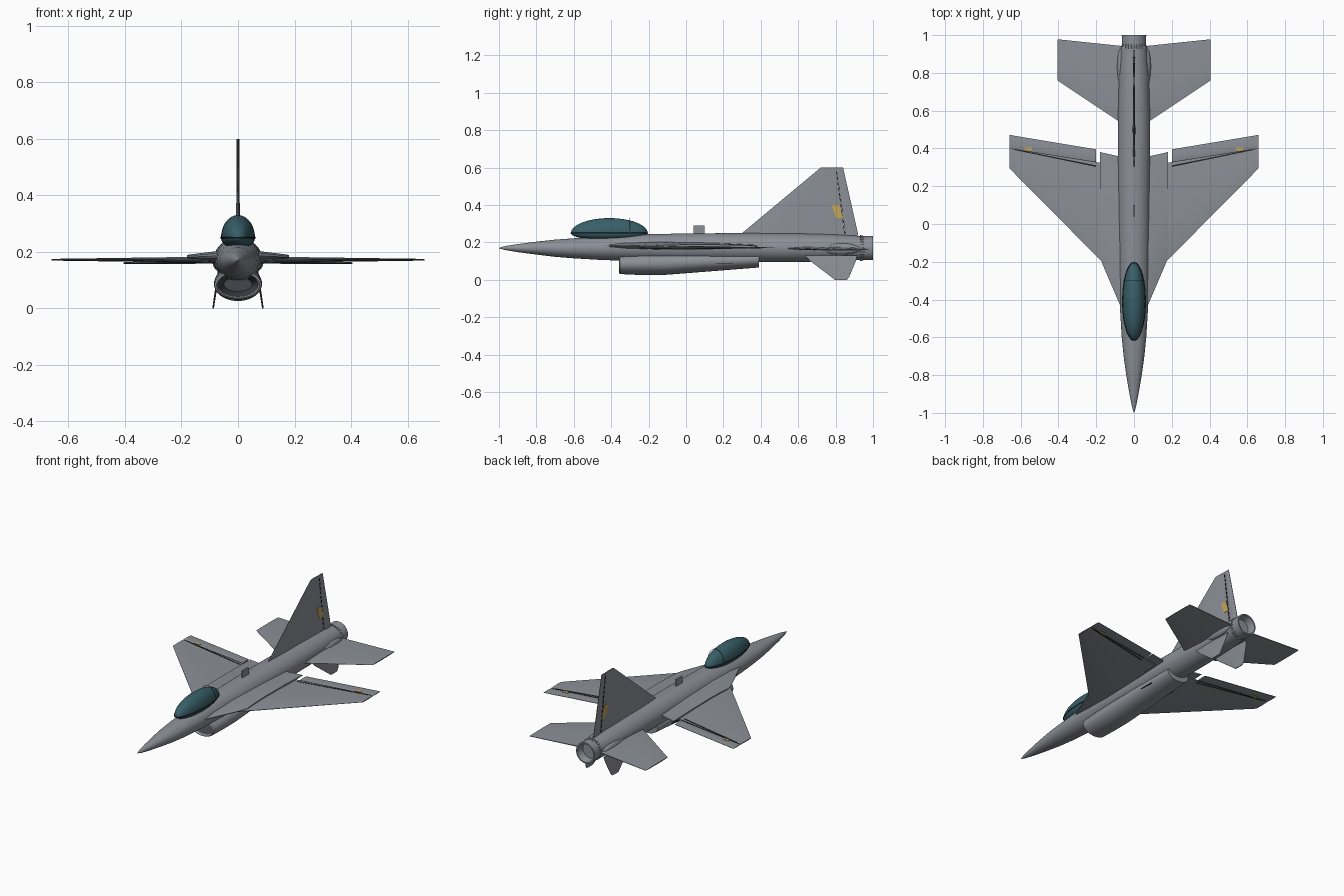
import bpy, bmesh, math
from mathutils import Vector, Matrix

if "Cube" in bpy.data.objects:
    bpy.data.objects.remove(bpy.data.objects["Cube"])


def mat(name, rgb):
    m = bpy.data.materials.new(name)
    m.diffuse_color = (*rgb, 1)
    m.use_nodes = True
    m.node_tree.nodes["Principled BSDF"].inputs["Base Color"].default_value = m.diffuse_color
    return m


GREY = mat("airframe grey", (0.26, 0.28, 0.31))
GLASS = mat("canopy teal", (0.04, 0.115, 0.14))
DARK = mat("dark seam", (0.015, 0.015, 0.018))
DUCT = mat("intake dark", (0.06, 0.06, 0.075))
YELLOW = mat("marking yellow", (0.55, 0.38, 0.10))


def finish(name, bm, mats, mirror=False):
    bmesh.ops.recalc_face_normals(bm, faces=bm.faces[:])
    me = bpy.data.meshes.new(name)
    bm.to_mesh(me)
    bm.free()
    ob = bpy.data.objects.new(name, me)
    bpy.context.collection.objects.link(ob)
    for m in mats:
        me.materials.append(m)
    if mirror:
        ob.modifiers.new("mirror", 'MIRROR').use_mirror_merge = False
    return ob


def skin(bm, rings):
    """Join rings of points with quads and cap both ends."""
    vs = [[bm.verts.new(p) for p in r] for r in rings]
    n = len(vs[0])
    bands = []
    for a, b in zip(vs, vs[1:]):
        bands.append([bm.faces.new((a[i], a[(i + 1) % n], b[(i + 1) % n], b[i])) for i in range(n)])
    caps = [bm.faces.new(vs[0]), bm.faces.new(vs[-1])]
    return bands, caps


def tube(name, stations, mats, dark_bands=0, n=40):
    """Elliptic body along y; station = (y, half width, top, bottom)."""
    bm = bmesh.new()
    rings = []
    for y, w, t, b in stations:
        rings.append([(w * math.cos(2 * math.pi * i / n), y,
                       (t + b) / 2 + (t - b) / 2 * math.sin(2 * math.pi * i / n)) for i in range(n)])
    bands, caps = skin(bm, rings)
    if dark_bands:
        caps[0].material_index = 1
        for band in bands[:dark_bands]:
            for f in band:
                f.material_index = 1
    return finish(name, bm, mats)


def panel(name, stations, m=GREY, upright=False, flat=False, mirror=False):
    """Wing-like surface; station = (span, y front, y rear, half thickness, offset)."""
    prof = [(0, 1), (1, 1)] if flat else [(0, 0.15), (0.12, 0.65), (0.35, 1), (0.7, 0.8), (1, 0.3)]
    prof = prof + [(u, -v) for u, v in reversed(prof)]
    rings = []
    for s, y0, y1, t, c in stations:
        pts = [(y0 + u * (y1 - y0), c + v * t) for u, v in prof]
        rings.append([(h, y, s) if upright else (s, y, h) for y, h in pts])
    bm = bmesh.new()
    skin(bm, rings)
    return finish(name, bm, [m], mirror)


def wire(name, pts, r, m, cyclic):
    cu = bpy.data.curves.new(name, 'CURVE')
    cu.dimensions = '3D'
    cu.bevel_depth = r
    cu.bevel_resolution = 1
    sp = cu.splines.new('POLY')
    sp.points.add(len(pts) - 1)
    for p, q in zip(sp.points, pts):
        p.co = (*q, 1)
    sp.use_cyclic_u = cyclic
    cu.materials.append(m)
    ob = bpy.data.objects.new(name, cu)
    bpy.context.collection.objects.link(ob)


def ellipsoid(name, c, r, r_low, m, mirror=False):
    bm = bmesh.new()
    bmesh.ops.create_uvsphere(bm, u_segments=40, v_segments=24, radius=1)
    for v in bm.verts:
        rz = r[2] if v.co.z > 0 else r_low
        v.co = Vector((c[0] + v.co.x * r[0], c[1] + v.co.y * r[1], c[2] + v.co.z * rz))
    return finish(name, bm, [m], mirror)


# Fuselage and engine nozzle
tube("fuselage", [
    (-1.0, 0.001, 0.171, 0.169), (-0.97, 0.01, 0.18, 0.16), (-0.9, 0.024, 0.191, 0.148),
    (-0.8, 0.041, 0.204, 0.135), (-0.7, 0.055, 0.215, 0.123), (-0.6, 0.065, 0.222, 0.115),
    (-0.45, 0.074, 0.232, 0.106), (-0.25, 0.08, 0.243, 0.1), (0.0, 0.084, 0.248, 0.096),
    (0.3, 0.086, 0.25, 0.094), (0.6, 0.084, 0.248, 0.095), (0.8, 0.079, 0.242, 0.1),
    (0.94, 0.068, 0.234, 0.106)], [GREY])
tube("nozzle", [
    (0.955, 0.048, 0.218, 0.122), (1.0, 0.057, 0.227, 0.113), (1.0, 0.065, 0.235, 0.105),
    (0.92, 0.063, 0.233, 0.107)], [GREY])

# Pointed petals around the nozzle root
bm = bmesh.new()
for i in range(24):
    a = 2 * math.pi * i / 24
    bmesh.ops.create_cone(
        bm, cap_ends=True, segments=6, radius1=0.008, radius2=0.0005, depth=0.03,
        matrix=Matrix.Translation((0.062 * math.cos(a), 0.945, 0.17 + 0.062 * math.sin(a)))
        @ Matrix.Rotation(-math.pi / 2, 4, 'X'))
finish("nozzle_petals", bm, [GREY])

# Chin air intake with dark duct
tube("air_intake", [
    (-0.1, 0.05, 0.11, 0.06), (-0.345, 0.071, 0.122, 0.042), (-0.358, 0.076, 0.128, 0.036),
    (-0.352, 0.083, 0.135, 0.031), (-0.25, 0.085, 0.145, 0.026), (-0.12, 0.085, 0.15, 0.026),
    (0.1, 0.082, 0.15, 0.043), (0.39, 0.074, 0.15, 0.066)], [GREY, DUCT], dark_bands=1)

# Canopy, sill and hoop
CY, CZ = -0.41, 0.25
ellipsoid("canopy", (0, CY, CZ), (0.06, 0.205, 0.08), 0.04, GLASS)
ang = [2 * math.pi * i / 48 for i in range(48)]
wire("canopy_sill", [(0.06 * math.cos(a), CY + 0.205 * math.sin(a), CZ) for a in ang], 0.003, DARK, True)
wire("canopy_hoop", [(0.056 * math.cos(a), -0.3, CZ + 0.078 * math.sin(a)) for a in ang[:25]],
     0.0015, GREY, False)

# Wing root extensions
panel("wing_root_extensions", [
    (0.04, -0.5, 0.35, 0.024, 0.182), (0.078, -0.42, 0.358, 0.02, 0.182),
    (0.168, -0.21, 0.378, 0.011, 0.18), (0.18, -0.17, 0.382, 0.009, 0.18)], mirror=True)

# Main wings with flaps and seams
WZ = 0.172
panel("main_wings", [(0.1, -0.27, 0.312, 0.011, WZ), (0.66, 0.295, 0.4, 0.003, WZ)], mirror=True)
panel("wing_flaps", [(0.2, 0.328, 0.395, 0.005, WZ), (0.66, 0.4, 0.472, 0.002, WZ)], mirror=True)
panel("wing_seams", [(0.2, 0.302, 0.31, 0.0048, WZ), (0.63, 0.391, 0.396, 0.0035, WZ)],
      DARK, flat=True, mirror=True)
panel("flap_hinges", [(0.2, 0.326, 0.329, 0.004, WZ), (0.65, 0.397, 0.4, 0.002, WZ)],
      DARK, flat=True, mirror=True)
panel("wing_markings", [(0.54, 0.388, 0.406, 0.0048, WZ), (0.58, 0.39, 0.406, 0.0048, WZ)],
      YELLOW, flat=True, mirror=True)

# Tailplanes and their root fairings
panel("tailplanes", [(0.06, 0.53, 0.942, 0.009, 0.168), (0.09, 0.55, 0.945, 0.009, 0.167),
                     (0.405, 0.76, 0.978, 0.003, 0.16)], mirror=True)
ellipsoid("tail_fairings", (0.07, 0.83, 0.165), (0.02, 0.1, 0.03), 0.03, GREY, mirror=True)

# Fin, rudder and marking
panel("tail_fin", [(0.22, 0.264, 0.852, 0.007, 0), (0.6, 0.72, 0.803, 0.005, 0)], upright=True)
panel("rudder", [(0.236, 0.853, 0.922, 0.0042, 0), (0.6, 0.803, 0.84, 0.0035, 0)], upright=True)
for i in range(12):
    z = 0.245 + i * 0.029
    y = 0.852 - (z - 0.236) * 0.135
    panel("rudder_hinge_%d" % i, [(z, y - 0.004, y + 0.002, 0.0042, 0),
                                  (z + 0.016, y - 0.006, y, 0.0042, 0)], DARK, True, True)
panel("fin_marking", [(0.33, 0.802, 0.842, 0.0049, 0), (0.4, 0.778, 0.82, 0.0049, 0)],
      YELLOW, True, True)

# Ventral fins
panel("ventral_fins", [(0.13, 0.635, 0.915, 0.004, 0.068), (0.1, 0.665, 0.908, 0.004, 0.073),
                       (0.014, 0.778, 0.872, 0.003, 0.086), (0.0, 0.795, 0.86, 0.003, 0.088)],
      upright=True, mirror=True)

# Spine antenna and belly seam
panel("spine_antenna", [(0.235, 0.04, 0.1, 0.005, 0), (0.29, 0.04, 0.1, 0.005, 0)],
      upright=True, flat=True)
panel("belly_seams", [(0.087, 0.16, 0.25, 0.0035, 0.077), (0.091, 0.16, 0.25, 0.0035, 0.077)],
      DARK, True, True, True)

# Smooth shading with sharp edges kept
bpy.ops.object.select_all(action='DESELECT')
for ob in bpy.context.collection.objects:
    if ob.type == 'MESH':
        ob.select_set(True)
        bpy.context.view_layer.objects.active = ob
bpy.ops.object.shade_smooth_by_angle(angle=math.radians(30))
